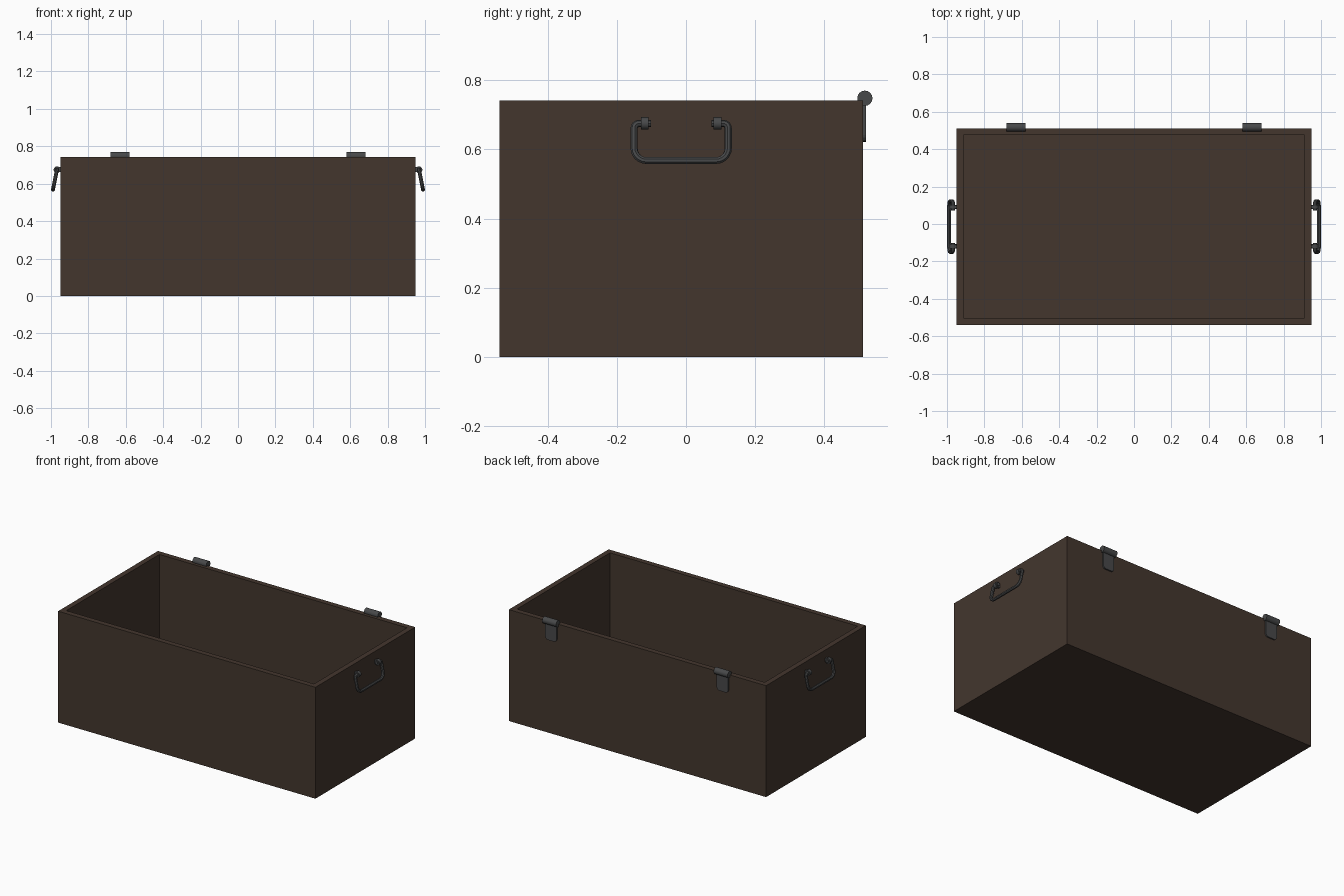
import bpy, bmesh, math
from mathutils import Vector

if "Cube" in bpy.data.objects:
    bpy.data.objects.remove(bpy.data.objects["Cube"])


def material(name, col):
    m = bpy.data.materials.new(name)
    m.diffuse_color = (*col, 1)
    m.use_nodes = True
    m.node_tree.nodes["Principled BSDF"].inputs["Base Color"].default_value = m.diffuse_color
    return m


WOOD = material("dark brown", (0.057, 0.037, 0.027))
METAL = material("dark grey metal", (0.064, 0.066, 0.068))
YC = -0.014                      # centre of the box in y
X, Y0, Y1, TOP, WALL = 0.948, -0.539, 0.511, 0.742, 0.05


def add_mesh(name, bm, mat, smooth=False):
    bmesh.ops.recalc_face_normals(bm, faces=bm.faces)
    me = bpy.data.meshes.new(name)
    bm.to_mesh(me)
    bm.free()
    me.materials.append(mat)
    ob = bpy.data.objects.new(name, me)
    bpy.context.collection.objects.link(ob)
    if smooth:
        smooth_obj(ob)
    return ob


def smooth_obj(ob):
    bpy.ops.object.select_all(action='DESELECT')
    ob.select_set(True)
    bpy.context.view_layer.objects.active = ob
    bpy.ops.object.shade_smooth_by_angle(angle=math.radians(40))


def prism(name, pts, extrude, mat, smooth=False):
    """Extrude a closed outline of 3D points along a vector."""
    bm = bmesh.new()
    f = bm.faces.new([bm.verts.new(p) for p in pts])
    r = bmesh.ops.extrude_face_region(bm, geom=[f])
    verts = [g for g in r['geom'] if isinstance(g, bmesh.types.BMVert)]
    bmesh.ops.translate(bm, verts=verts, vec=extrude)
    return add_mesh(name, bm, mat, smooth)


def arc(cx, cy, r, a0, a1, n):
    return [(cx + r * math.cos(math.radians(a0 + (a1 - a0) * i / n)),
             cy + r * math.sin(math.radians(a0 + (a1 - a0) * i / n))) for i in range(n + 1)]


# open box: solid block, top inset and pushed down to the floor
bm = bmesh.new()
bmesh.ops.create_cube(bm, size=1)
for v in bm.verts:
    v.co = (v.co.x * 2 * X, (Y0 + Y1) / 2 + v.co.y * (Y1 - Y0), (v.co.z + 0.5) * TOP)
top = max(bm.faces, key=lambda f: f.calc_center_median().z)
bmesh.ops.inset_region(bm, faces=[top], thickness=WALL)
r = bmesh.ops.extrude_face_region(bm, geom=[top])
bmesh.ops.translate(bm, vec=(0, 0, WALL - TOP),
                    verts=[g for g in r['geom'] if isinstance(g, bmesh.types.BMVert)])
if top.is_valid:
    bmesh.ops.delete(bm, geom=[top], context='FACES_ONLY')
add_mesh("box", bm, WOOD)

for s, side in ((-1, "left"), (1, "right")):
    # hinge: barrel and leaf with rounded lower corners
    hx = s * 0.632
    prism(f"hinge_barrel_{side}",
          [(hx - 0.051, y, z) for y, z in arc(0.517, 0.748, 0.022, 0, 360, 16)[:-1]],
          (0.102, 0, 0), METAL, True)
    w, zb, cr = 0.042, 0.622, 0.02
    outline = ([(-w, 0.748)] + arc(-w + cr, zb + cr, cr, 180, 270, 4)
               + arc(w - cr, zb + cr, cr, 270, 360, 4) + [(w, 0.748)])
    prism(f"hinge_leaf_{side}", [(hx + x, 0.508, z) for x, z in outline],
          (0, 0.012, 0), METAL)

    # swinging handle: bent round bar, tilted away from the wall
    px, pz, h, tilt = 0.968, 0.675, 0.136, 0.2
    half = ([(0.087, 0)] + arc(h - 0.014, -0.014, 0.014, 90, 0, 4)
            + arc(h - 0.035, -0.072, 0.035, 0, -90, 6))
    path = half + [(-y, v) for y, v in reversed(half)]
    cu = bpy.data.curves.new(f"handle_{side}", 'CURVE')
    cu.dimensions = '3D'
    cu.bevel_depth = 0.0105
    cu.bevel_resolution = 2
    cu.use_fill_caps = True
    sp = cu.splines.new('POLY')
    sp.points.add(len(path) - 1)
    for p, (y, v) in zip(sp.points, path):
        p.co = (s * (px - v * tilt), YC + y, pz + v, 1)
    cu.materials.append(METAL)
    ob = bpy.data.objects.new(f"handle_{side}", cu)
    bpy.context.collection.objects.link(ob)
    bpy.ops.object.select_all(action='DESELECT')
    ob.select_set(True)
    bpy.context.view_layer.objects.active = ob
    bpy.ops.object.convert(target='MESH')
    smooth_obj(bpy.context.view_layer.objects.active)

    # lugs: rounded eyes on short stems that hold the bar ends
    for t, end in ((-1, "front"), (1, "back")):
        y = YC + t * 0.105 - 0.011
        prism(f"handle_lug_{side}_{end}",
              [(s * x, y, z) for x, z in arc(px, pz, 0.018, 0, 360, 12)[:-1]],
              (0, 0.022, 0), METAL, True)
        prism(f"lug_stem_{side}_{end}",
              [(s * 0.94, y + 0.003, pz - 0.013), (s * px, y + 0.003, pz - 0.013),
               (s * px, y + 0.003, pz + 0.013), (s * 0.94, y + 0.003, pz + 0.013)],
              (0, 0.016, 0), METAL)
